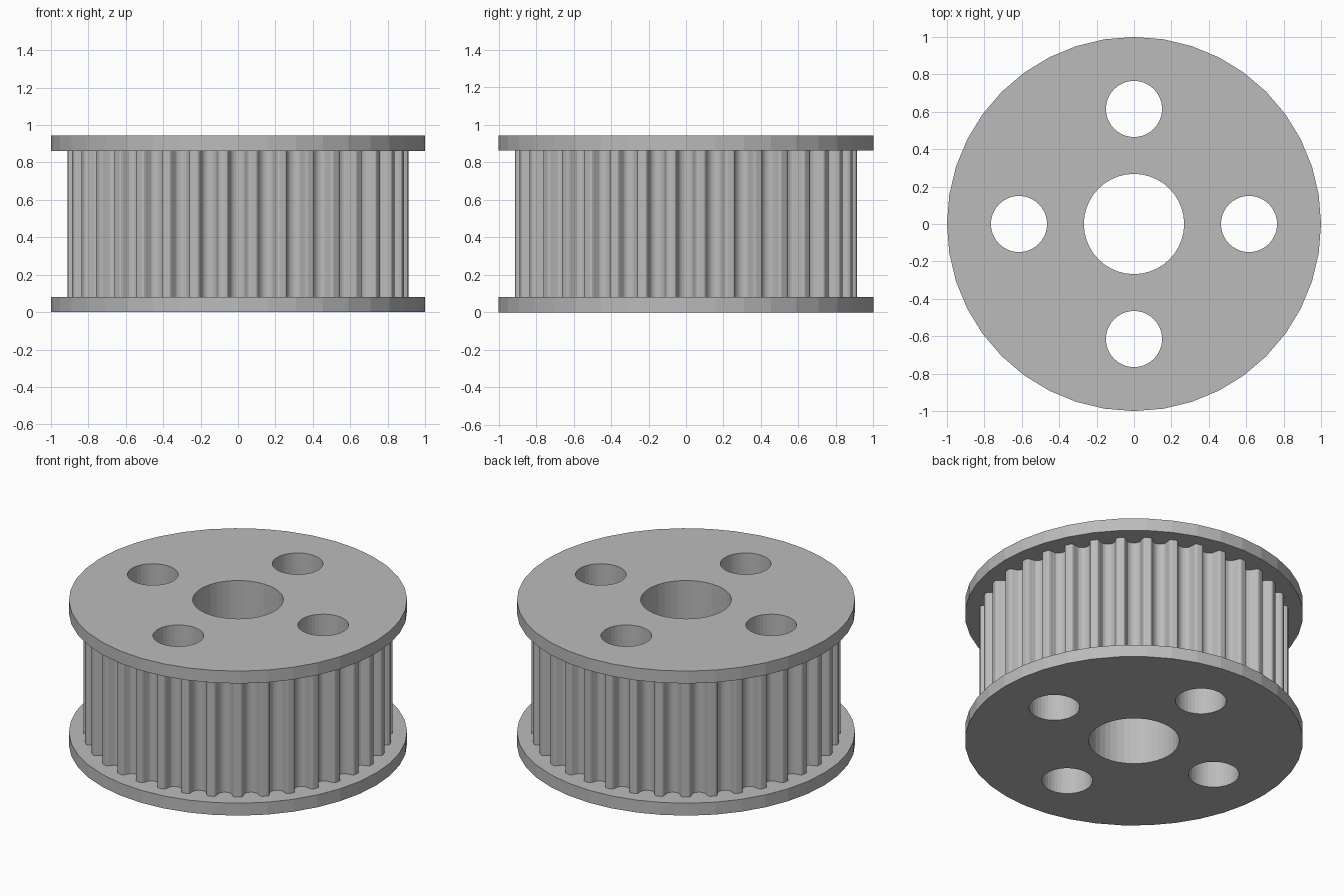
import bpy, bmesh
from math import sin, cos, tau, pi, sqrt
from mathutils import Vector

cube = bpy.data.objects.get("Cube")
if cube:
    bpy.data.objects.remove(cube)

HEIGHT, RIM = 0.943, 0.081
TEETH, TOOTH_R = 36, 0.915
SIDES = 40

metal = bpy.data.materials.new("grey metal")
metal.use_nodes = True
GREY = (0.5, 0.5, 0.5, 1)
metal.diffuse_color = GREY
metal.node_tree.nodes["Principled BSDF"].inputs["Base Color"].default_value = GREY


def circle(r, x=0, y=0, n=SIDES):
    return [(x + r * cos(tau * i / n), y + r * sin(tau * i / n)) for i in range(n)]


def toothed_loop():
    # half of one rounded groove: (sideways offset, depth)
    half = [(0.066, 0), (0.060, 0.001), (0.055, 0.004), (0.049, 0.014),
            (0.044, 0.028), (0.035, 0.049), (0.023, 0.0585), (0.012, 0.063)]
    groove = [(-s, d) for s, d in half] + [(0, 0.0645)] + half[::-1]
    base = sqrt(TOOTH_R ** 2 - half[0][0] ** 2)
    loop = []
    for i in range(TEETH):
        a = tau * i / TEETH
        for s, d in groove:
            r = base - d
            loop.append((r * cos(a) - s * sin(a), r * sin(a) + s * cos(a)))
    return loop


def wall(bm, loop, z0, z1, inward=False):
    low = [bm.verts.new((x, y, z0)) for x, y in loop]
    high = [bm.verts.new((x, y, z1)) for x, y in loop]
    for i in range(len(loop)):
        j = (i + 1) % len(loop)
        quad = [low[i], low[j], high[j], high[i]]
        bm.faces.new(quad[::-1] if inward else quad)


def sheet(bm, loops, z, up):
    # flat face bounded by the first loop and pierced by the others
    edges = []
    for loop in loops:
        vs = [bm.verts.new((x, y, z)) for x, y in loop]
        edges += [bm.edges.new((vs[i - 1], vs[i])) for i in range(len(vs))]
    filled = bmesh.ops.triangle_fill(bm, edges=edges, use_beauty=True,
                                     normal=Vector((0, 0, 1)))
    for f in filled["geom"]:
        if isinstance(f, bmesh.types.BMFace):
            f.normal_update()
            if (f.normal.z > 0) != up:
                f.normal_flip()


def finish(bm, name):
    bmesh.ops.remove_doubles(bm, verts=bm.verts, dist=1e-5)
    mesh = bpy.data.meshes.new(name)
    bm.to_mesh(mesh)
    bm.free()
    mesh.materials.append(metal)
    obj = bpy.data.objects.new(name, mesh)
    bpy.context.collection.objects.link(obj)


teeth = toothed_loop()
rim = circle(1)
bore = circle(0.268)
bolt_holes = [circle(0.15, 0.615 * cos(a), 0.615 * sin(a))
              for a in (0, pi / 2, pi, 3 * pi / 2)]
holes = [bore] + bolt_holes

# flanges, each with a pierced outer face and an inner face around the teeth
for name, outer, inner, up in (("bottom_flange", 0, RIM, False),
                               ("top_flange", HEIGHT, HEIGHT - RIM, True)):
    bm = bmesh.new()
    sheet(bm, [rim] + holes, outer, up)
    sheet(bm, [rim, teeth], inner, not up)
    wall(bm, rim, min(outer, inner), max(outer, inner))
    finish(bm, name)

# toothed drum between the flanges
bm = bmesh.new()
wall(bm, teeth, RIM, HEIGHT - RIM)
finish(bm, "toothed_drum")

# shaft bore and bolt holes running right through
bm = bmesh.new()
wall(bm, bore, 0, HEIGHT, inward=True)
finish(bm, "shaft_bore")
for i, hole in enumerate(bolt_holes):
    bm = bmesh.new()
    wall(bm, hole, 0, HEIGHT, inward=True)
    finish(bm, f"bolt_hole_{i + 1}")
